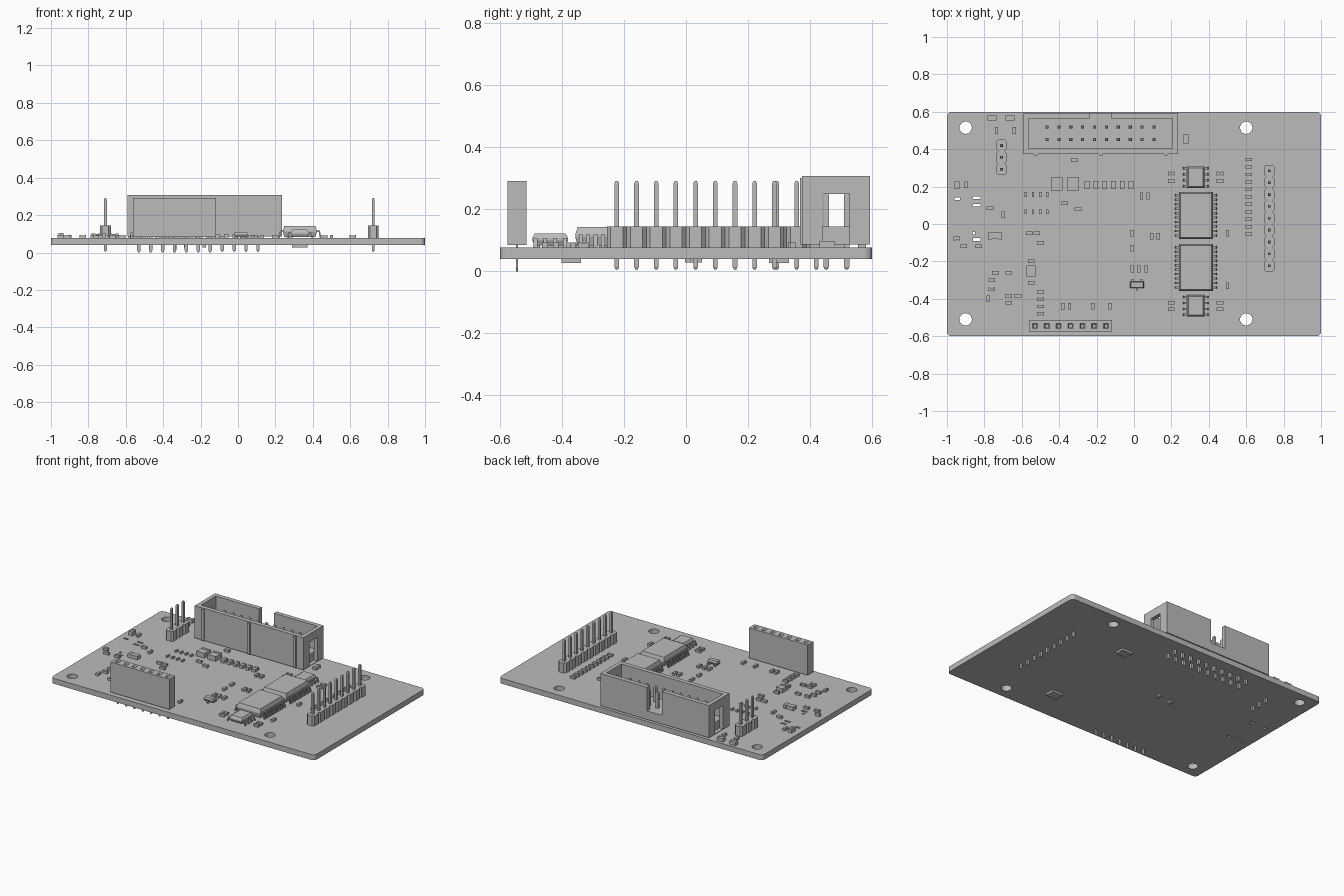
import bpy, bmesh, math

cube = bpy.data.objects.get("Cube")
if cube:
    bpy.data.objects.remove(cube, do_unlink=True)

GREY = (0.5, 0.5, 0.5, 1)
grey = bpy.data.materials.new("plain grey")
grey.use_nodes = True
grey.diffuse_color = GREY
grey.node_tree.nodes["Principled BSDF"].inputs["Base Color"].default_value = GREY

TOP, BOTTOM = 0.077, 0.04
PITCH = 0.0635


def loft(bm, cx, cy, rings):
    """Closed solid through rectangles given as (width, depth, z)."""
    loops = []
    for w, d, z in rings:
        loops.append([bm.verts.new((cx + sx * w / 2, cy + sy * d / 2, z))
                      for sx, sy in ((-1, -1), (1, -1), (1, 1), (-1, 1))])
    bm.faces.new(loops[0][::-1])
    bm.faces.new(loops[-1])
    for a, b in zip(loops, loops[1:]):
        for i in range(4):
            j = (i + 1) % 4
            bm.faces.new((a[i], a[j], b[j], b[i]))


def box(bm, cx, cy, w, d, z0, z1):
    loft(bm, cx, cy, [(w, d, z0), (w, d, z1)])


def prism(bm, points, offset):
    """Extrude a polygon along an offset vector."""
    face = bm.faces.new([bm.verts.new(p) for p in points])
    new = bmesh.ops.extrude_face_region(bm, geom=[face])["geom"]
    verts = [v for v in new if isinstance(v, bmesh.types.BMVert)]
    bmesh.ops.translate(bm, verts=verts, vec=offset)


def finish(name, bm):
    bmesh.ops.recalc_face_normals(bm, faces=bm.faces)
    mesh = bpy.data.meshes.new(name)
    bm.to_mesh(mesh)
    bm.free()
    mesh.materials.append(grey)
    obj = bpy.data.objects.new(name, mesh)
    bpy.context.collection.objects.link(obj)
    return obj


def cut(obj, bm):
    cutter = finish("cutter", bm)
    cutter.hide_render = True
    mod = obj.modifiers.new("cut", "BOOLEAN")
    mod.operation, mod.solver, mod.object = "DIFFERENCE", "EXACT", cutter
    bpy.context.view_layer.objects.active = obj
    bpy.ops.object.modifier_apply(modifier=mod.name)
    bpy.data.objects.remove(cutter, do_unlink=True)


# Circuit board with rounded corners, mounting holes and tab slots
bm = bmesh.new()
box(bm, 0, 0, 2, 1.2, BOTTOM, TOP)
upright = [e for e in bm.edges if abs(e.verts[0].co.z - e.verts[1].co.z) > 0.01]
bmesh.ops.bevel(bm, geom=upright, offset=0.025, segments=5, profile=0.5, affect="EDGES")
board = finish("circuit_board", bm)
bm = bmesh.new()
for x in (-0.9, 0.6):
    for y in (-0.51, 0.515):
        ring = [(x + 0.033 * math.cos(a), y + 0.033 * math.sin(a), 0)
                for a in (i * math.tau / 32 for i in range(32))]
        prism(bm, ring, (0, 0, 0.2))
for x, y, w in ((-0.945, 0.135, 0.03), (-0.945, -0.08, 0.03), (-0.84, 0.14, 0.04),
                (-0.84, 0.1, 0.04), (-0.84, -0.083, 0.04), (-0.857, -0.05, 0.013)):
    box(bm, x, y, w, 0.014, 0, 0.2)
cut(board, bm)


# Pins with tapered ends
def pin(bm, x, y, top, s=0.015):
    t = s * 0.5
    loft(bm, x, y, [(t, t, 0.006), (s, s, 0.014), (s, s, top - 0.008), (t, t, top)])


# Pin headers made of eight-sided segments
def pin_header(name, x, y_top, count):
    body, pins = bmesh.new(), bmesh.new()
    w, h, c = 0.029, PITCH / 2, 0.012
    for i in range(count):
        y = y_top - i * PITCH
        outline = [(w, c - h), (w, h - c), (w - c, h), (c - w, h),
                   (-w, h - c), (-w, c - h), (c - w, -h), (w - c, -h)]
        prism(body, [(x + px, y + py, TOP) for px, py in outline], (0, 0, 0.068))
        pin(pins, x, y, 0.291)
    finish(name + "_body", body)
    finish(name + "_pins", pins)


pin_header("long_header", 0.723, 0.285, 9)
pin_header("short_header", -0.709, 0.42, 3)

# Shrouded connector: open shell with key slot, end windows and front ribs
CX, CY = -0.178, 0.484
bm = bmesh.new()
box(bm, CX, CY, 0.824, 0.22, 0.086, 0.307)
shell = finish("connector_shell", bm)
bm = bmesh.new()
box(bm, CX, CY, 0.77, 0.16, 0.145, 0.4)
cut(shell, bm)
bm = bmesh.new()
box(bm, CX, 0.58, 0.112, 0.076, 0.145, 0.4)
for side in (-1, 1):
    box(bm, CX + side * 0.41, CY, 0.05, 0.087, 0.088, 0.25)
cut(shell, bm)
ribs, pins = bmesh.new(), bmesh.new()
for side in (-1, 0, 1):
    box(ribs, CX + side * 0.348, 0.371, 0.02, 0.008, 0.086, 0.3)
for i in range(10):
    for y in (0.452, 0.518):
        pin(pins, -0.465 + i * PITCH, y, 0.255, 0.017)
finish("connector_ribs", ribs)
finish("connector_pins", pins)

# Tall socket strip with funnel openings and flat tails
bm, holes, tails = bmesh.new(), bmesh.new(), bmesh.new()
box(bm, -0.34, -0.545, 0.445, 0.062, 0.084, 0.291)
socket = finish("socket_strip", bm)
for i in range(7):
    x = -0.53 + i * PITCH
    loft(holes, x, -0.545, [(0.014, 0.014, 0.14), (0.014, 0.014, 0.28),
                            (0.027, 0.027, 0.291), (0.027, 0.027, 0.3)])
    loft(tails, x, -0.545, [(0.008, 0.006, 0), (0.018, 0.006, 0.012), (0.018, 0.006, 0.09)])
cut(socket, holes)
finish("socket_tails", tails)


# Chips with tapered bodies and bent legs
def leg(bm, base, out, d, width, along_y, z):
    """Bent leg leaving the body edge at base, in direction d."""
    e, t = base + d * out, 0.008
    k = base + d * out * 0.4
    path = [(base - d * 0.01, z), (k, z), (k + d * 0.006, TOP), (e, TOP),
            (e, TOP + t), (k + d * 0.012, TOP + t), (k + d * 0.006, z + t), (base - d * 0.01, z + t)]
    prism(bm, [(a, along_y - width / 2, b) for a, b in path], (0, width, 0))


def chip(name, x, y, w, d, top, count, step, out):
    body, legs = bmesh.new(), bmesh.new()
    low, mid = TOP + 0.006, (TOP + top) / 2
    loft(body, x, y, [(w - 0.016, d - 0.016, low), (w, d, mid),
                      (w, d, mid + 0.008), (w - 0.016, d - 0.016, top)])
    for i in range(count):
        for side in (-1, 1):
            leg(legs, x + side * w / 2, out, side, 0.012, y + (i - (count - 1) / 2) * step, mid)
    finish(name + "_body", body)
    finish(name + "_legs", legs)


chip("upper_large_chip", 0.331, 0.046, 0.182, 0.25, 0.143, 10, 0.0238, 0.024)
chip("lower_large_chip", 0.331, -0.232, 0.182, 0.25, 0.143, 10, 0.0238, 0.024)
chip("upper_small_chip", 0.331, 0.25, 0.094, 0.115, 0.122, 4, 0.0317, 0.024)
chip("lower_small_chip", 0.331, -0.438, 0.094, 0.115, 0.122, 4, 0.0317, 0.024)

# Three-leg transistor
bm = bmesh.new()
loft(bm, 0.016, -0.325, [(0.064, 0.026, 0.083), (0.074, 0.036, 0.095), (0.066, 0.028, 0.11)])
for dx, dy in ((-0.024, 0.02), (0.024, 0.02), (0, -0.02)):
    box(bm, 0.016 + dx, -0.325 + dy, 0.011, 0.02, TOP, 0.088)
finish("transistor", bm)


# Small surface parts: a body with slightly taller end caps
def passive(bm, x, y, length, width, height, upright):
    cap = length * 0.25
    sizes = [(0, length * 0.6, width * 0.96, height * 0.92)]
    sizes += [(s * (length - cap) / 2, cap, width, height) for s in (-1, 1)]
    for shift, l, w, h in sizes:
        if upright:
            box(bm, x, y + shift, w, l, TOP, TOP + h)
        else:
            box(bm, x + shift, y, l, w, TOP, TOP + h)


# Positions in hundredths of a unit
flat_parts = [(-32, 34), (-37, 11), (-30, 8), (-56, -5), (-52, -5), (-50, -10), (-91, -12),
              (-83, -12), (-74, -26), (-67, -26), (-76, -30), (-76, -35), (-67, -38.5),
              (-62, -38.5), (-67, -42), (-55, -20), (-55, -31.5), (-77, 8.5)]
upright_parts = [(-73.5, 50), (-64, 50), (-70, 5), (4, 15), (7.5, 15), (-1, -5), (-1, -13),
                 (9.5, -6.5), (13, -6.5), (50, -5), (50, -33), (-1, -24), (2.5, -24),
                 (6.5, -24), (-78, -40), (-38, -44), (-34.5, -44), (-22, -44), (-13, -44),
                 (-90, 21)]
bm = bmesh.new()
for x, y in flat_parts:
    passive(bm, x / 100, y / 100, 0.036, 0.019, 0.016, False)
for x, y in upright_parts:
    passive(bm, x / 100, y / 100, 0.036, 0.018, 0.016, True)
for i in range(11):
    passive(bm, 0.614, 0.345 - i * 0.04, 0.036, 0.018, 0.016, False)
for i in range(4):
    passive(bm, -0.5, -0.365 - i * 0.038, 0.036, 0.018, 0.016, False)
    for y in (0.158, 0.065):
        passive(bm, -0.578 + i * 0.038, y, 0.025, 0.013, 0.012, True)
for x in (0.199, 0.46):
    for y in (0.27, 0.23, -0.42, -0.455):
        passive(bm, x, y, 0.037, 0.019, 0.016, False)
for i in range(6):
    passive(bm, -0.251 + i * 0.047, 0.208, 0.043, 0.026, 0.02, True)
finish("small_parts", bm)

# Larger surface parts: length, width, height
bm = bmesh.new()
for x in (-0.412, -0.326):
    passive(bm, x, 0.214, 0.07, 0.062, 0.033, True)
for x in (-0.759, -0.663):
    passive(bm, x, 0.567, 0.046, 0.026, 0.024, False)
passive(bm, 0.278, 0.455, 0.048, 0.026, 0.02, True)
passive(bm, -0.743, -0.064, 0.075, 0.036, 0.025, False)
passive(bm, -0.551, -0.251, 0.06, 0.05, 0.03, True)
passive(bm, -0.947, 0.208, 0.04, 0.028, 0.028, True)
passive(bm, -0.947, -0.077, 0.034, 0.02, 0.018, False)
finish("large_parts", bm)

# Parts on the underside
bm = bmesh.new()
for y in (-0.37, 0.3):
    box(bm, 0.33, y, 0.082, 0.064, 0.026, BOTTOM)
for x, y in ((-0.18, 0.033), (-0.28, 0.015)):
    box(bm, x, y, 0.02, 0.036, 0.028, BOTTOM)
finish("underside_parts", bm)
